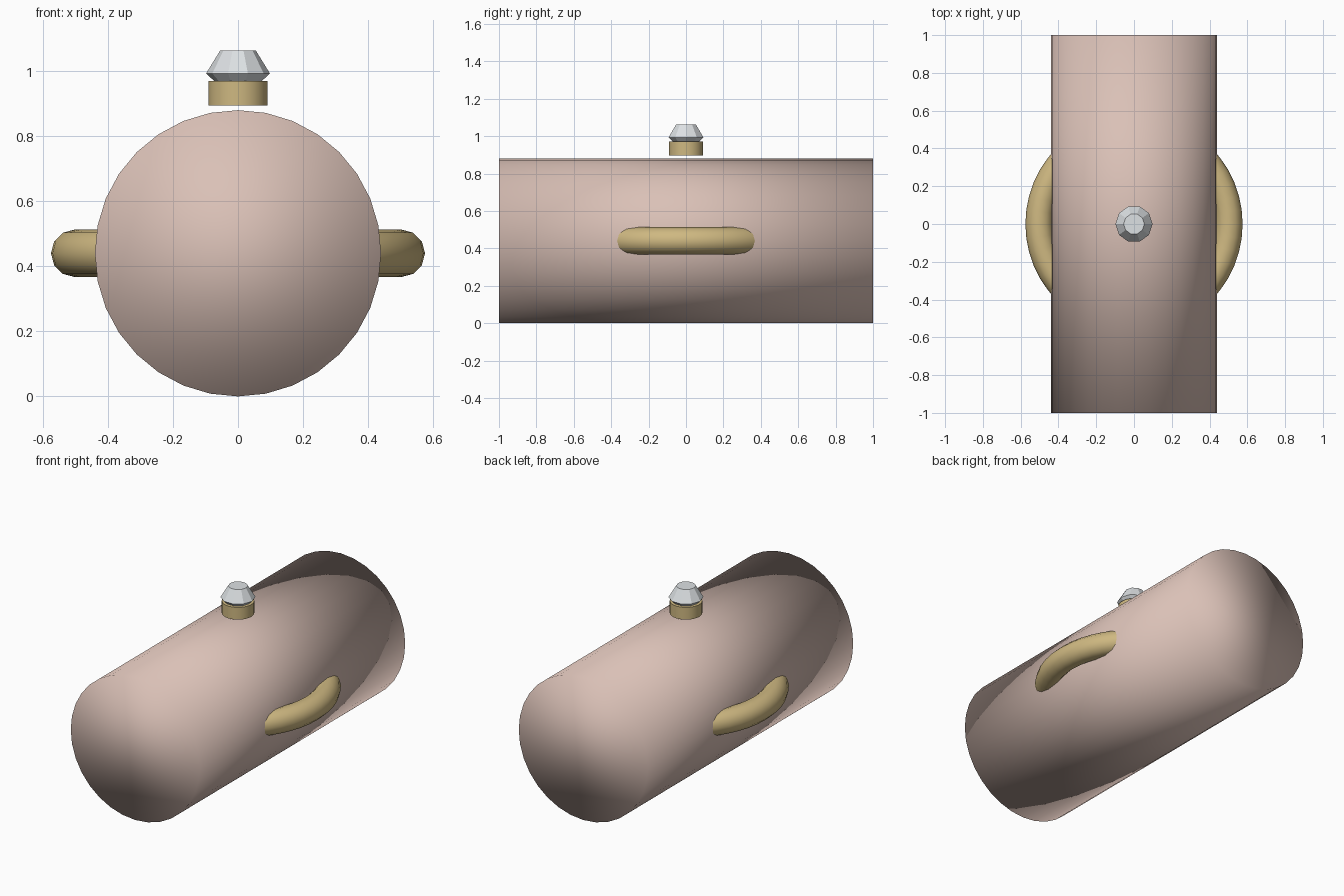
import bpy, bmesh, math

if "Cube" in bpy.data.objects:
    bpy.data.objects.remove(bpy.data.objects["Cube"])


def material(name, rgb):
    m = bpy.data.materials.new(name)
    m.diffuse_color = (*rgb, 1)
    m.use_nodes = True
    m.node_tree.nodes["Principled BSDF"].inputs["Base Color"].default_value = m.diffuse_color
    return m


skin = material("skin", (0.70, 0.53, 0.47))
gold = material("gold", (0.62, 0.48, 0.22))
crystal = material("pale crystal", (0.72, 0.75, 0.77))


def finish(name, mat):
    o = bpy.context.object
    o.name = name
    o.data.materials.append(mat)
    return o


# Finger: fully smooth-shaded cylinder lying along y
bpy.ops.mesh.primitive_cylinder_add(vertices=32, radius=0.44, depth=2,
                                    location=(0, 0, 0.44), rotation=(math.pi / 2, 0, 0))
finish("finger", skin)
bpy.ops.object.shade_smooth()

# Ring band lying flat around the finger's middle
bpy.ops.mesh.primitive_torus_add(major_radius=0.502, minor_radius=0.073,
                                 major_segments=48, minor_segments=12,
                                 location=(0, 0, 0.44))
finish("ring_band", gold)
bpy.ops.object.shade_smooth()

# Gem setting
bpy.ops.mesh.primitive_cylinder_add(vertices=32, radius=0.091, depth=0.075,
                                    location=(0, 0, 0.9325))
finish("gem_setting", gold)
bpy.ops.object.shade_smooth_by_angle(angle=math.radians(40))

# Faceted gem: pavilion tip, girdle, table
SIDES = 10
bm = bmesh.new()


def ring(r, z):
    return [bm.verts.new((r * math.cos(math.tau * i / SIDES),
                          r * math.sin(math.tau * i / SIDES), z)) for i in range(SIDES)]


tip = bm.verts.new((0, 0, 0.9))
girdle, table = ring(0.098, 0.993), ring(0.055, 1.063)
for i in range(SIDES):
    j = (i + 1) % SIDES
    bm.faces.new((tip, girdle[j], girdle[i]))
    bm.faces.new((girdle[i], girdle[j], table[j], table[i]))
bm.faces.new(table)
mesh = bpy.data.meshes.new("gem")
bm.to_mesh(mesh)
bm.free()
mesh.materials.append(crystal)
bpy.context.collection.objects.link(bpy.data.objects.new("gem", mesh))
